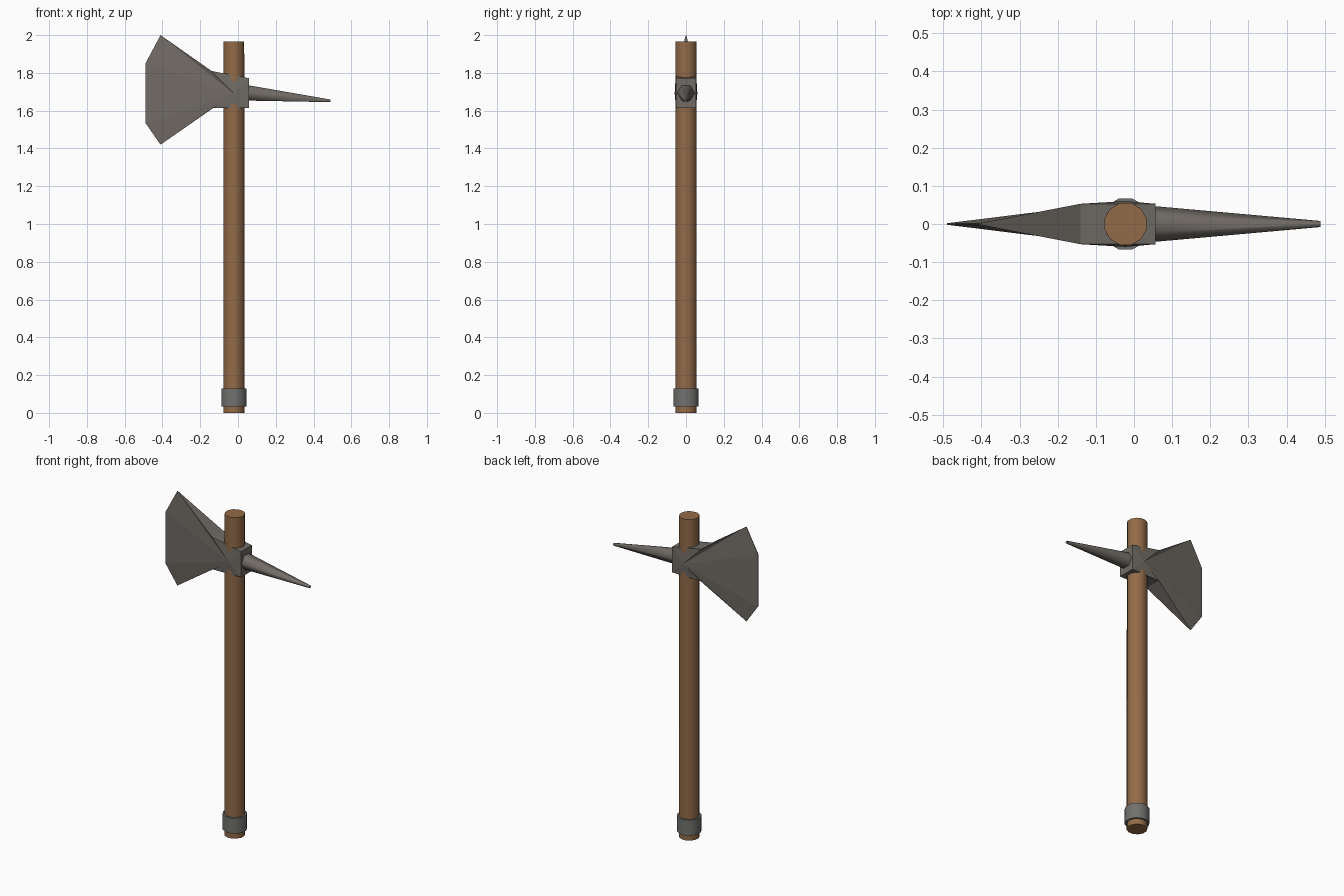
import bpy, bmesh, math
from mathutils import Matrix, Vector

if "Cube" in bpy.data.objects:
    bpy.data.objects.remove(bpy.data.objects["Cube"])


def material(name, rgb):
    m = bpy.data.materials.new(name)
    m.diffuse_color = (*rgb, 1)
    m.use_nodes = True
    m.node_tree.nodes["Principled BSDF"].inputs["Base Color"].default_value = m.diffuse_color
    return m


wood = material("brown wood", (0.29, 0.145, 0.065))
steel = material("warm grey steel", (0.165, 0.148, 0.130))
iron = material("grey iron", (0.165, 0.165, 0.158))


def finish(name, bm, mat, smooth_angle=None):
    bmesh.ops.recalc_face_normals(bm, faces=bm.faces)
    me = bpy.data.meshes.new(name)
    bm.to_mesh(me)
    bm.free()
    me.materials.append(mat)
    ob = bpy.data.objects.new(name, me)
    bpy.context.collection.objects.link(ob)
    if smooth_angle:
        bpy.ops.object.select_all(action='DESELECT')
        ob.select_set(True)
        bpy.context.view_layer.objects.active = ob
        bpy.ops.object.shade_smooth_by_angle(angle=math.radians(smooth_angle))
    return ob


def rod(name, start, end, r1, r2, sides, mat, turn=0.0):
    """Tapered rod between two points."""
    a, b = Vector(start), Vector(end)
    bm = bmesh.new()
    rot = (b - a).to_track_quat('Z', 'Y').to_matrix().to_4x4()
    bmesh.ops.create_cone(
        bm, cap_ends=True, segments=sides, radius1=r1, radius2=r2,
        depth=(b - a).length,
        matrix=Matrix.Translation((a + b) / 2) @ rot @ Matrix.Rotation(turn, 4, 'Z'))
    return finish(name, bm, mat, 65)


AXIS = -0.022  # x of the handle's centre line

# Handle and the metal band near its foot
rod("handle", (AXIS, 0, 0), (AXIS, 0, 1.965), 0.058, 0.057, 12, wood, math.radians(15))
rod("foot_band", (AXIS, 0, 0.035), (AXIS, 0, 0.13), 0.069, 0.069, 12, iron, math.radians(15))

# Axe head: socket block and flared blade as one outline (x, z, half thickness),
# fanned to a raised centre point on each side
outline = [(0.057, 1.615, 0.053), (0.057, 1.772, 0.053), (-0.14, 1.81, 0.053),
           (-0.41, 2.0, 0.001), (-0.49, 1.85, 0.002), (-0.49, 1.535, 0.002),
           (-0.41, 1.42, 0.001), (-0.135, 1.613, 0.053)]
bm = bmesh.new()
rings = []
for side in (-1, 1):
    ring = [bm.verts.new((x, side * t, z)) for x, z, t in outline]
    hub = bm.verts.new((AXIS, side * 0.06, 1.69))
    for i in range(len(ring)):
        bm.faces.new((ring[i - 1], ring[i], hub))
    rings.append(ring)
for i in range(len(outline)):
    bm.faces.new((rings[0][i - 1], rings[0][i], rings[1][i], rings[1][i - 1]))
finish("axe_head", bm, steel)

# Tapered back spike, six-sided with an edge on top
rod("back_spike", (0.04, 0, 1.695), (0.489, 0, 1.652), 0.048, 0.008, 6, steel, math.radians(90))
